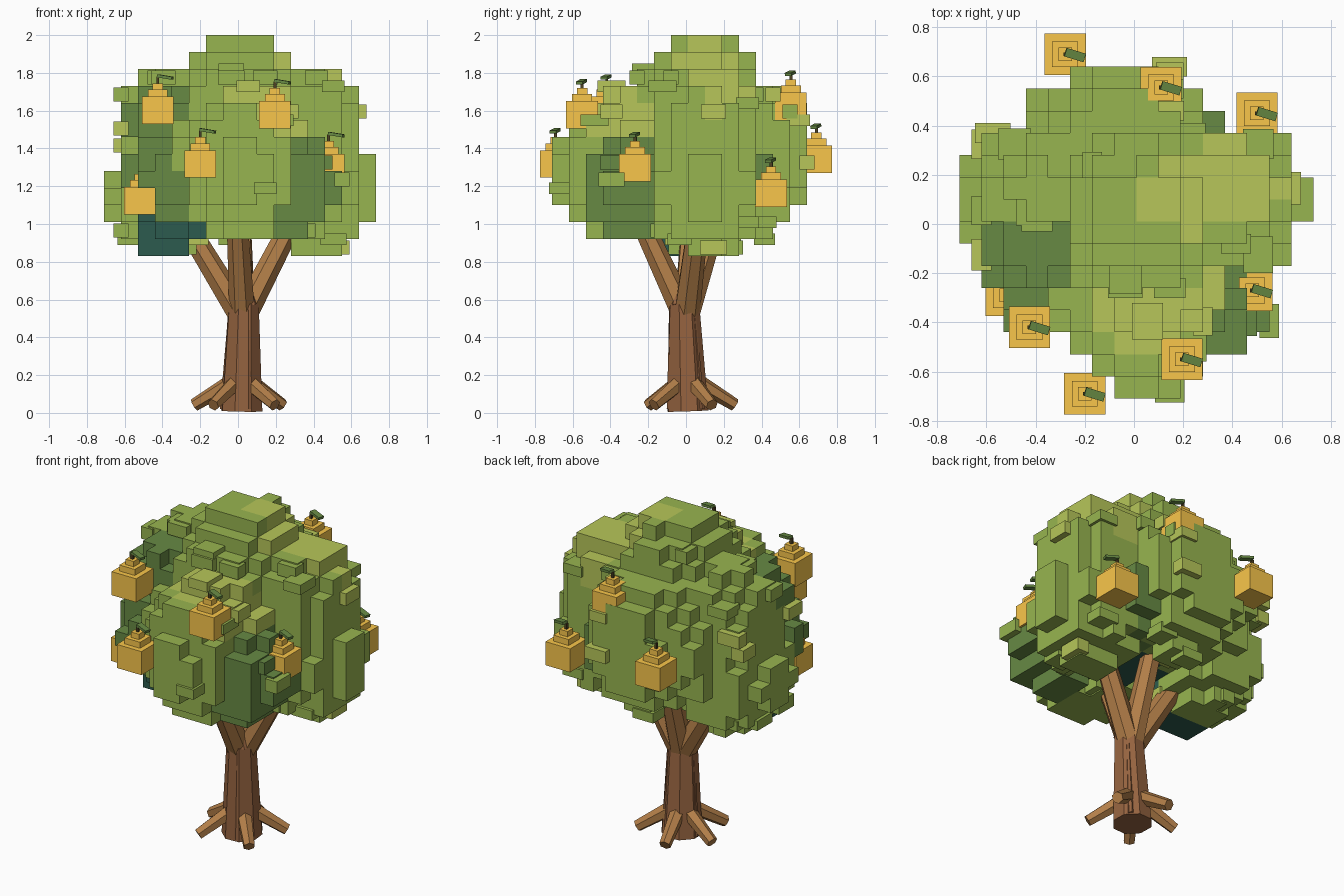
import bpy, bmesh, math, random
from mathutils import Vector, Matrix

if "Cube" in bpy.data.objects:
    bpy.data.objects.remove(bpy.data.objects["Cube"])

random.seed(11)
STEP = 0.09
ORIGIN = Vector((0.01, 0.01, 0.83))


def material(name, rgb):
    m = bpy.data.materials.new(name)
    m.diffuse_color = [min(1, c * 1.12 / 255) ** 2.2 for c in rgb] + [1]
    m.use_nodes = True
    m.node_tree.nodes["Principled BSDF"].inputs["Base Color"].default_value = m.diffuse_color
    return m


MID = material("leaf_mid", (134, 160, 72))
LIGHT = material("leaf_light", (162, 176, 80))
DARK = material("leaf_dark", (92, 122, 62))
TEAL = material("leaf_shadow", (43, 82, 71))
BARK = material("bark", (133, 89, 59))
WOOD = material("branch_wood", (158, 112, 66))
GOLD = material("fruit_gold", (222, 176, 68))
STEM = material("stem_brown", (70, 60, 35))
GREENS = [MID, LIGHT, DARK, TEAL]


def finish(bm, name, mats):
    me = bpy.data.meshes.new(name)
    bm.to_mesh(me)
    bm.free()
    for m in mats:
        me.materials.append(m)
    ob = bpy.data.objects.new(name, me)
    bpy.context.collection.objects.link(ob)
    return ob


def add_box(bm, center, size, mat=0, rot=Matrix()):
    m = Matrix.Translation(center) @ rot @ Matrix.Diagonal((*size, 1))
    r = bmesh.ops.create_cube(bm, size=1, matrix=m)
    for f in {f for v in r["verts"] for f in v.link_faces}:
        f.material_index = mat


def limb(name, a, b, r1, r2, sides, mat):
    a, b = Vector(a), Vector(b)
    d = b - a
    m = Matrix.Translation((a + b) / 2) @ d.to_track_quat("Z", "Y").to_matrix().to_4x4()
    bm = bmesh.new()
    bmesh.ops.create_cone(bm, cap_ends=True, segments=sides, radius1=r1, radius2=r2,
                          depth=d.length, matrix=m)
    return finish(bm, name, [mat])


# Trunk with collar and bark ridges
limb("trunk", (0.02, 0.01, 0.01), (0.03, -0.01, 0.58), 0.115, 0.084, 8, BARK)
limb("trunk_collar", (0.035, -0.01, 0.56), (0.02, -0.01, 0.62), 0.083, 0.074, 8, BARK)
for deg in (45, 175, 290):
    c, s = math.cos(math.radians(deg)), math.sin(math.radians(deg))
    limb("bark_ridge", (0.02 + 0.1 * c, 0.01 + 0.1 * s, 0.02),
         (0.03 + 0.07 * c, -0.01 + 0.07 * s, 0.55), 0.018, 0.012, 6, BARK)

# Roots splayed around the base
for deg in (-45, 30, 102, 165, 235):
    c, s = math.cos(math.radians(deg)), math.sin(math.radians(deg))
    limb("root", (0.02 + 0.05 * c, 0.01 + 0.05 * s, 0.165),
         (0.015 + 0.255 * c, 0.01 + 0.255 * s, 0.042), 0.045, 0.034, 6, WOOD)

# Branches rising into the crown
for tip in ((-0.37, 0.04, 1.15), (0.36, 0.08, 1.15), (-0.01, -0.30, 1.15), (0.01, 0.2, 1.15)):
    base = Vector((0.025, 0, 0.54)).lerp(Vector((tip[0], tip[1], 0.54)), 0.06)
    limb("branch", base, tip, 0.07, 0.054, 7, WOOD)

# Crown: foliage lumps (centre, radii, colour index) filled with cubes
LUMPS = [
    ((0.02, 0.06, 1.55), (0.38, 0.38, 0.46), 0),
    ((0.12, 0.08, 1.70), (0.22, 0.22, 0.29), 1),
    ((0.38, 0.14, 1.62), (0.23, 0.20, 0.23), 1),
    ((0.36, 0.08, 1.50), (0.30, 0.30, 0.34), 0),
    ((0.40, 0.10, 1.19), (0.32, 0.31, 0.34), 0),
    ((-0.38, 0.12, 1.45), (0.28, 0.30, 0.36), 0),
    ((-0.38, -0.06, 1.56), (0.22, 0.22, 0.20), 2),
    ((-0.40, 0.10, 1.15), (0.30, 0.31, 0.32), 0),
    ((-0.37, -0.06, 1.03), (0.20, 0.20, 0.22), 3),
    ((-0.33, -0.22, 1.25), (0.26, 0.23, 0.24), 2),
    ((-0.16, -0.32, 1.32), (0.20, 0.22, 0.28), 0),
    ((0.03, -0.38, 1.30), (0.30, 0.32, 0.40), 0),
    ((0.06, -0.28, 1.50), (0.29, 0.26, 0.24), 1),
    ((0.29, -0.31, 1.20), (0.24, 0.27, 0.27), 2),
    ((-0.02, 0.36, 1.36), (0.32, 0.32, 0.42), 0),
    ((0.24, 0.26, 1.22), (0.23, 0.21, 0.22), 2),
    ((-0.28, 0.33, 1.35), (0.22, 0.23, 0.28), 0),
    ((0.0, 0.02, 1.27), (0.36, 0.36, 0.25), 3),
]
cells = {}
for i in range(-9, 9):
    for j in range(-9, 9):
        for k in range(0, 13):
            p = ORIGIN + Vector((i + 0.5, j + 0.5, k + 0.5)) * STEP
            near = [(sum(((p[a] - c[a]) / r[a]) ** 2 for a in range(3)), col)
                    for c, r, col in LUMPS]
            if min(near)[0] <= 1:
                # light tufts win over neighbours near the surface
                cells[(i, j, k)] = min((d - 0.25 * (col == 1 and d <= 1), col) for d, col in near)[1]

bm = bmesh.new()
verts, sides = {}, []
for cell, col in cells.items():
    for a in range(3):
        for s in (0, 1):
            n = list(cell)
            n[a] += 2 * s - 1
            if tuple(n) in cells:
                continue
            quad = []
            for u, v in ((0, 0), (1, 0), (1, 1), (0, 1)):
                q = list(cell)
                q[a] += s
                q[(a + 1) % 3] += u
                q[(a + 2) % 3] += v
                q = tuple(q)
                if q not in verts:
                    verts[q] = bm.verts.new(ORIGIN + Vector(q) * STEP)
                quad.append(verts[q])
            f = bm.faces.new(quad if s else quad[::-1])
            f.material_index = col
            sides.append((f.calc_center_median(), a, col))
finish(bm, "crown", GREENS)

# Loose leaf blocks poking out of the crown
bm = bmesh.new()
for center, a, col in random.sample(sides, 48):
    if max(abs(center.x), abs(center.y)) > 0.705 or center.z > 1.88 or center.z < 0.86:
        continue
    size = [random.uniform(0.11, 0.15), random.uniform(0.11, 0.15), 0.075]
    if a < 2:
        size[a] = 0.08
    if a == 2:
        size[2] = 0.06
    add_box(bm, center, size, random.choice((col, col, 0, 0, 1)))
finish(bm, "leaf_blocks", GREENS)

# Hanging fruit: stepped block body, stem and a small tilted leaf (x, y, bottom z)
FRUIT = [(-0.28, 0.69, 1.27), (0.11, 0.555, 1.55), (0.5, 0.45, 1.09), (0.48, -0.27, 1.225),
         (0.195, -0.55, 1.505), (-0.20, -0.69, 1.245), (-0.425, -0.42, 1.53), (-0.52, -0.29, 1.05)]
for x, y, z in FRUIT:
    bm = bmesh.new()
    for w, z0, z1, m in ((0.168, 0, 0.145, 0), (0.105, 0.14, 0.182, 0),
                         (0.055, 0.18, 0.215, 0), (0.015, 0.21, 0.25, 1)):
        add_box(bm, (x, y, z + (z0 + z1) / 2), (w, w, z1 - z0), m)
    tilt = Matrix.Rotation(math.radians(-17), 4, "Z") @ Matrix.Rotation(math.radians(9), 4, "Y")
    add_box(bm, (x + 0.04, y - 0.003, z + 0.248), (0.082, 0.036, 0.016), 2, tilt)
    finish(bm, "fruit", [GOLD, STEM, DARK])
